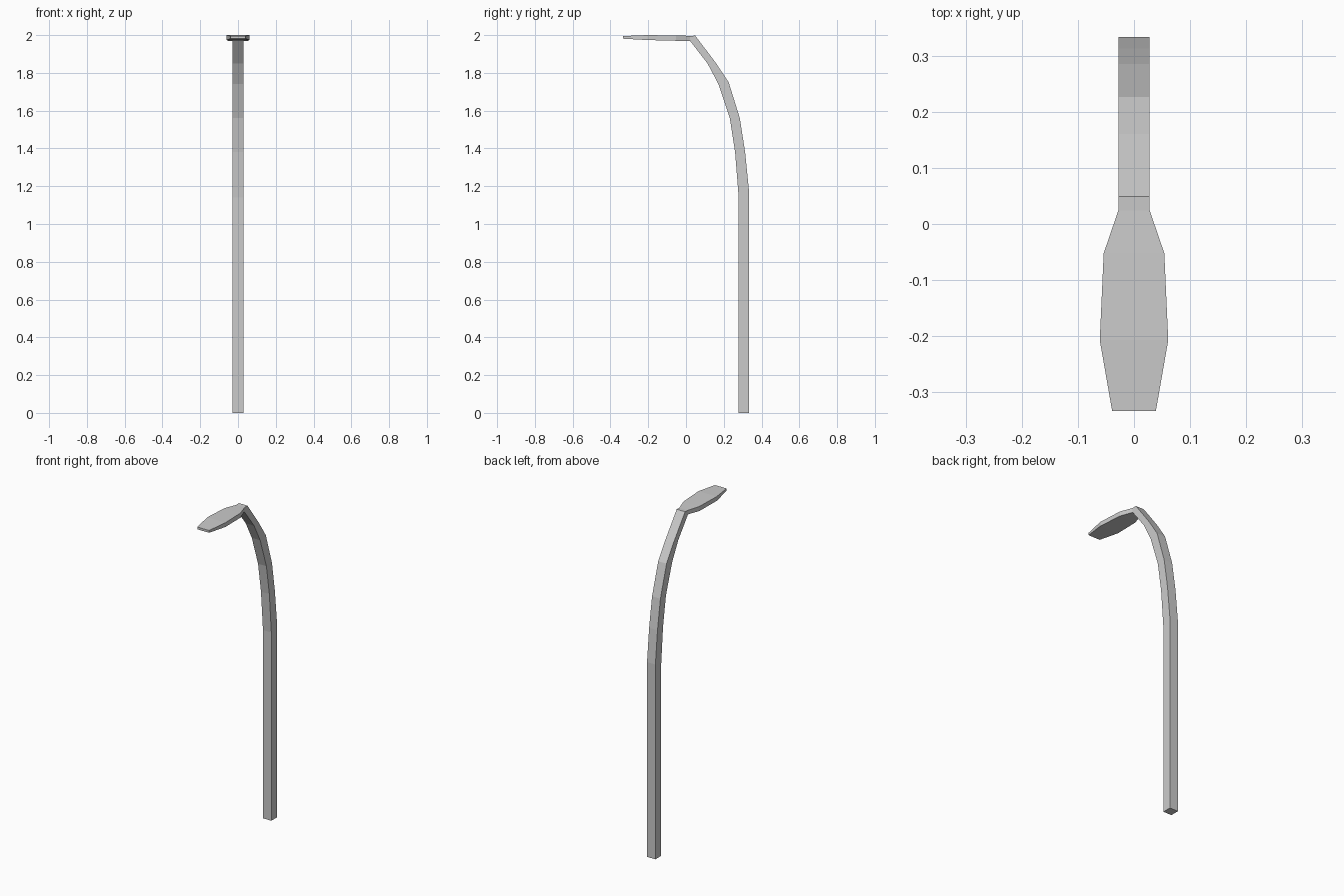
import bpy
import bmesh

if "Cube" in bpy.data.objects:
    bpy.data.objects.remove(bpy.data.objects["Cube"])


def loft(name, sections, cap_start=False, cap_end=False):
    """Bridge rectangular sections: (outer y, z, inner y, z, half width)."""
    bm = bmesh.new()
    rings = []
    for oy, oz, iy, iz, w in sections:
        corners = ((-w, oy, oz), (w, oy, oz), (w, iy, iz), (-w, iy, iz))
        rings.append([bm.verts.new(c) for c in corners])
    for a, b in zip(rings, rings[1:]):
        for i in range(4):
            j = (i + 1) % 4
            bm.faces.new((a[i], b[i], b[j], a[j]))
    if cap_start:
        bm.faces.new(rings[0])
    if cap_end:
        bm.faces.new(rings[-1][::-1])
    # Outward direction follows from the consistent winding above
    bm.normal_update()
    bmesh.ops.recalc_face_normals(bm, faces=bm.faces[:])
    mesh = bpy.data.meshes.new(name)
    bm.to_mesh(mesh)
    bm.free()
    obj = bpy.data.objects.new(name, mesh)
    bpy.context.collection.objects.link(obj)
    return obj


W = 0.028
joint = (0.049, 1.997, 0.021, 1.970, W)

# Upright post with the curved upper arm
loft("lamp_post", [
    (0.333, 0.00, 0.279, 0.00, W),
    (0.333, 1.18, 0.279, 1.14, W),
    (0.313, 1.38, 0.260, 1.38, W),
    (0.285, 1.56, 0.232, 1.56, W),
    (0.226, 1.75, 0.172, 1.74, W),
    (0.160, 1.85, 0.114, 1.85, W),
    joint,
], cap_start=True)

# Flat flared lamp head, open where it meets the arm
loft("lamp_head", [
    joint,
    (0.024, 1.996, 0.018, 1.970, W),
    (-0.052, 1.998, -0.052, 1.970, 0.054),
    (-0.207, 2.000, -0.207, 1.974, 0.061),
    (-0.333, 1.995, -0.333, 1.981, 0.039),
], cap_end=True)
